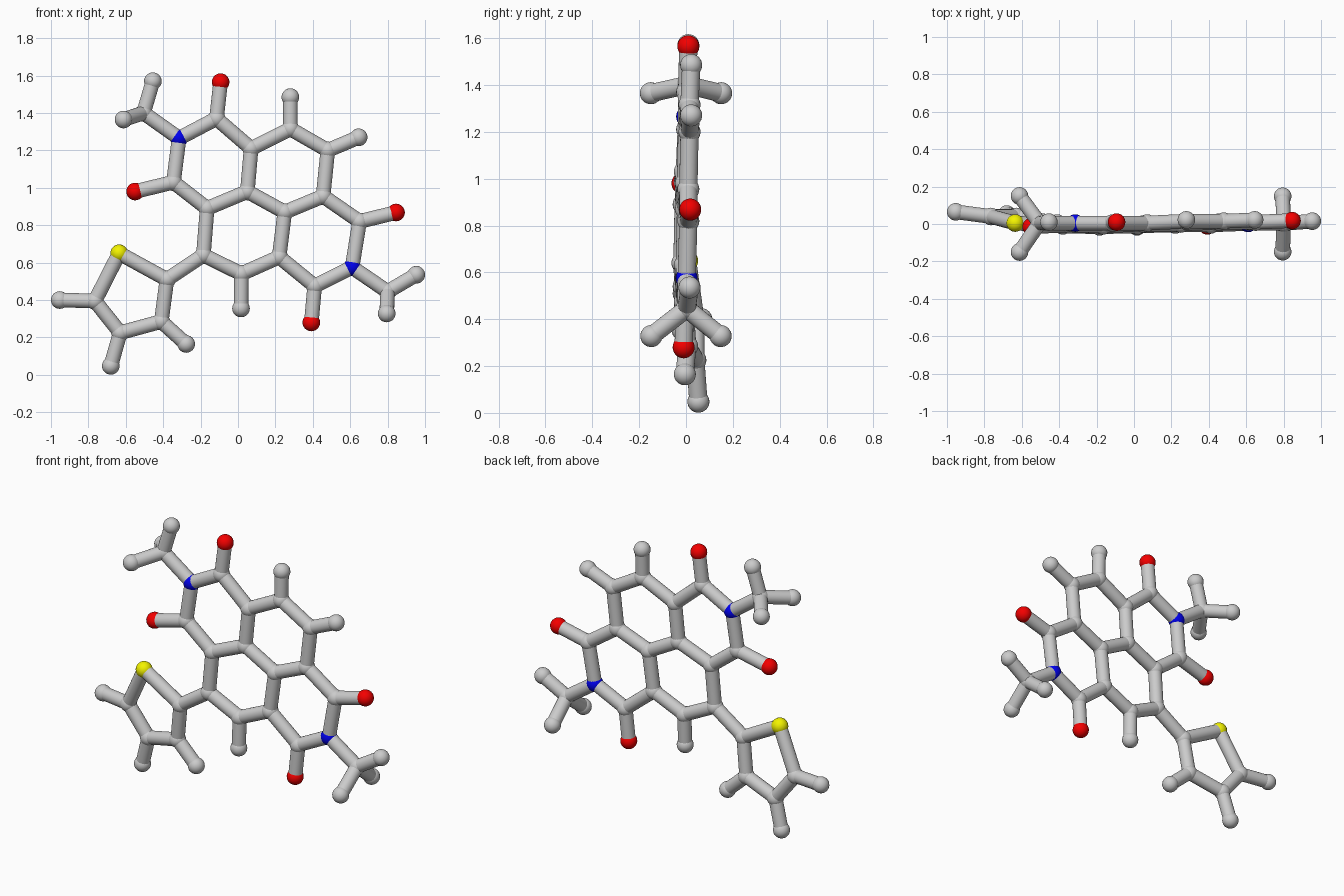
import bpy, bmesh
from mathutils import Vector, Matrix

if "Cube" in bpy.data.objects:
    bpy.data.objects.remove(bpy.data.objects["Cube"])

ATOM_R, BOND_R = 0.047, 0.039

# atom centres, name: (x, y, z); first letter is the element
ATOMS = {
    # upper imide ring
    "N1": (-.315, .005, 1.265), "C1": (-.115, .005, 1.37), "O1": (-.093, .01, 1.565),
    "C2": (-.345, -.005, 1.03), "O2": (-.55, -.015, .98),
    # fused core
    "C3": (.07, .005, 1.21), "C4": (.28, .015, 1.315), "C5": (.48, .015, 1.20),
    "C6": (.455, .01, .955), "C7": (.25, 0, .87), "C8": (.05, 0, .98),
    "C9": (-.165, -.01, .89), "C10": (-.185, -.015, .64), "C11": (.018, -.01, .54),
    "C12": (.22, -.005, .63),
    "H4": (.28, .022, 1.485), "H5": (.645, .022, 1.27), "H11": (.016, -.015, .355),
    # lower imide ring
    "C13": (.41, -.005, .475), "O3": (.392, -.01, .28), "N2": (.61, .003, .575),
    "C14": (.65, .01, .82), "O4": (.845, .018, .868),
    # methyl groups
    "C15": (-.505, .005, 1.40), "H15": (-.455, .01, 1.57),
    "C16": (.80, .003, .445), "H16": (.953, .015, .535),
    # five-sided sulphur ring
    "C17": (-.38, -.01, .51), "S1": (-.635, .005, .65), "C18": (-.765, .04, .395),
    "C19": (-.63, .04, .225), "C20": (-.41, .005, .285),
    "H18": (-.953, .065, .40), "H19": (-.68, .053, .048), "H20": (-.277, -.005, .165),
}
# mirrored front/back methyl ends
for side, tag in ((1, "a"), (-1, "b")):
    ATOMS["H15" + tag] = (-.612, .15 * side, 1.365)
    ATOMS["H16" + tag] = (.795, .148 * side, .328)

# bonds as chains of atoms
CHAINS = """N1 C1 C3 C4 C5 C6 C7 C8 C9 C2 N1 C15 H15
C1 O1|C2 O2|C3 C8|C4 H4|C5 H5|C9 C10 C11 C12 C7|C11 H11
C12 C13 N2 C14 C6|C13 O3|C14 O4|N2 C16 H16
C15 H15a|C15 H15b|C16 H16a|C16 H16b
C10 C17 S1 C18 C19 C20 C17|C18 H18|C19 H19|C20 H20""".replace("\n", "|").split("|")


def finish(bm, name, color=None):
    mesh = bpy.data.meshes.new(name)
    for f in bm.faces:
        f.smooth = len(f.verts) <= 4
    bm.to_mesh(mesh)
    bm.free()
    obj = bpy.data.objects.new(name, mesh)
    bpy.context.collection.objects.link(obj)
    if color:
        mat = bpy.data.materials.new(name)
        mat.diffuse_color = color
        mat.use_nodes = True
        mat.node_tree.nodes["Principled BSDF"].inputs["Base Color"].default_value = mat.diffuse_color
        mesh.materials.append(mat)


# balls, one object per element
for element, name, color in (("C", "carbon_atoms", None), ("H", "hydrogen_atoms", None),
                             ("O", "oxygen_atoms", (.9, 0, 0, 1)),
                             ("N", "nitrogen_atoms", (0, 0, .85, 1)),
                             ("S", "sulphur_atom", (.9, .9, 0, 1))):
    bm = bmesh.new()
    for key, pos in ATOMS.items():
        if key[0] == element:
            bmesh.ops.create_uvsphere(bm, u_segments=24, v_segments=16, radius=ATOM_R,
                                      matrix=Matrix.Translation(pos))
    finish(bm, name, color)

# sticks
bm = bmesh.new()
for chain in CHAINS:
    keys = chain.split()
    for k1, k2 in zip(keys, keys[1:]):
        a, b = Vector(ATOMS[k1]), Vector(ATOMS[k2])
        d = b - a
        m = Matrix.Translation((a + b) / 2) @ d.to_track_quat('Z', 'Y').to_matrix().to_4x4()
        bmesh.ops.create_cone(bm, cap_ends=True, segments=24, radius1=BOND_R,
                              radius2=BOND_R, depth=d.length, matrix=m)
finish(bm, "bonds")
